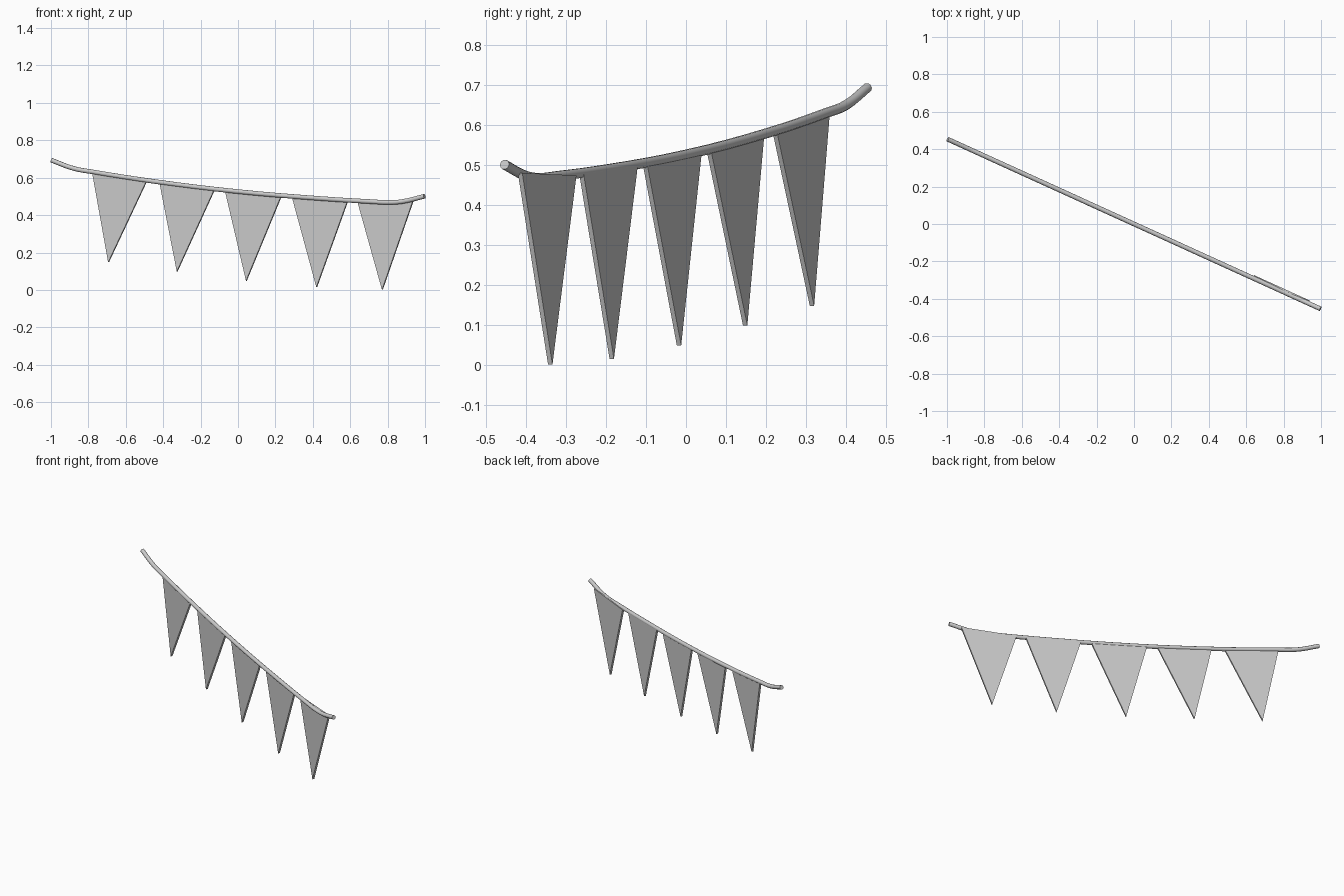
import bpy
import math
from mathutils import Vector

if "Cube" in bpy.data.objects:
    bpy.data.objects.remove(bpy.data.objects["Cube"])

SLOPE = -0.455                      # the whole bunting hangs in one diagonal vertical plane
NORMAL = Vector((-SLOPE, 1, 0)).normalized()
THICK = 0.012


def on_plane(x, z, shift=0.0):
    return Vector((x, SLOPE * x + shift, z))


# Sagging rope: swept round tube with capped ends
path = [(-0.996, 0.693), (-0.88, 0.65), (-0.77, 0.63), (-0.44, 0.579), (0, 0.526),
        (0.44, 0.489), (0.70, 0.473), (0.81, 0.468), (0.88, 0.473), (0.997, 0.501)]
curve = bpy.data.curves.new("rope", 'CURVE')
curve.dimensions = '3D'
curve.bevel_depth = 0.0125
curve.bevel_resolution = 3
curve.resolution_u = 4
curve.use_fill_caps = True
spline = curve.splines.new('BEZIER')
spline.bezier_points.add(len(path) - 1)
for bp, (x, z) in zip(spline.bezier_points, path):
    bp.co = on_plane(x, z)
    bp.handle_left_type = bp.handle_right_type = 'AUTO'
rope = bpy.data.objects.new("rope", curve)
bpy.context.collection.objects.link(rope)
bpy.context.view_layer.objects.active = rope
rope.select_set(True)
bpy.ops.object.convert(target='MESH')
bpy.ops.object.shade_smooth_by_angle(angle=math.radians(50))


# Pennants: thin triangular prisms hanging from the rope
def pennant(name, left, right, tip, shift):
    tri = [on_plane(x, z, shift) for x, z in (left, right, tip)]
    verts = [p - NORMAL * THICK / 2 for p in tri] + [p + NORMAL * THICK / 2 for p in tri]
    faces = [(2, 1, 0), (3, 4, 5), (0, 1, 4, 3), (1, 2, 5, 4), (2, 0, 3, 5)]
    mesh = bpy.data.meshes.new(name)
    mesh.from_pydata(verts, [], [f[::-1] if i > 1 else f for i, f in enumerate(faces)])
    mesh.validate()
    obj = bpy.data.objects.new(name, mesh)
    bpy.context.collection.objects.link(obj)
    bpy.context.view_layer.objects.active = obj
    bpy.ops.object.select_all(action='DESELECT')
    obj.select_set(True)
    bpy.ops.object.mode_set(mode='EDIT')
    bpy.ops.mesh.select_all(action='SELECT')
    bpy.ops.mesh.normals_make_consistent(inside=False)
    bpy.ops.object.mode_set(mode='OBJECT')


flags = [((-0.778, 0.629), (-0.487, 0.584), (-0.692, 0.148), 0.0),
         ((-0.418, 0.574), (-0.125, 0.537), (-0.325, 0.099), 0.0),
         ((-0.068, 0.531), (0.232, 0.502), (0.045, 0.049), 0.003),
         ((0.290, 0.498), (0.587, 0.476), (0.421, 0.015), 0.006),
         ((0.640, 0.474), (0.938, 0.480), (0.772, 0.001), 0.012)]
for i, flag in enumerate(flags, 1):
    pennant(f"pennant_{i}", *flag)
